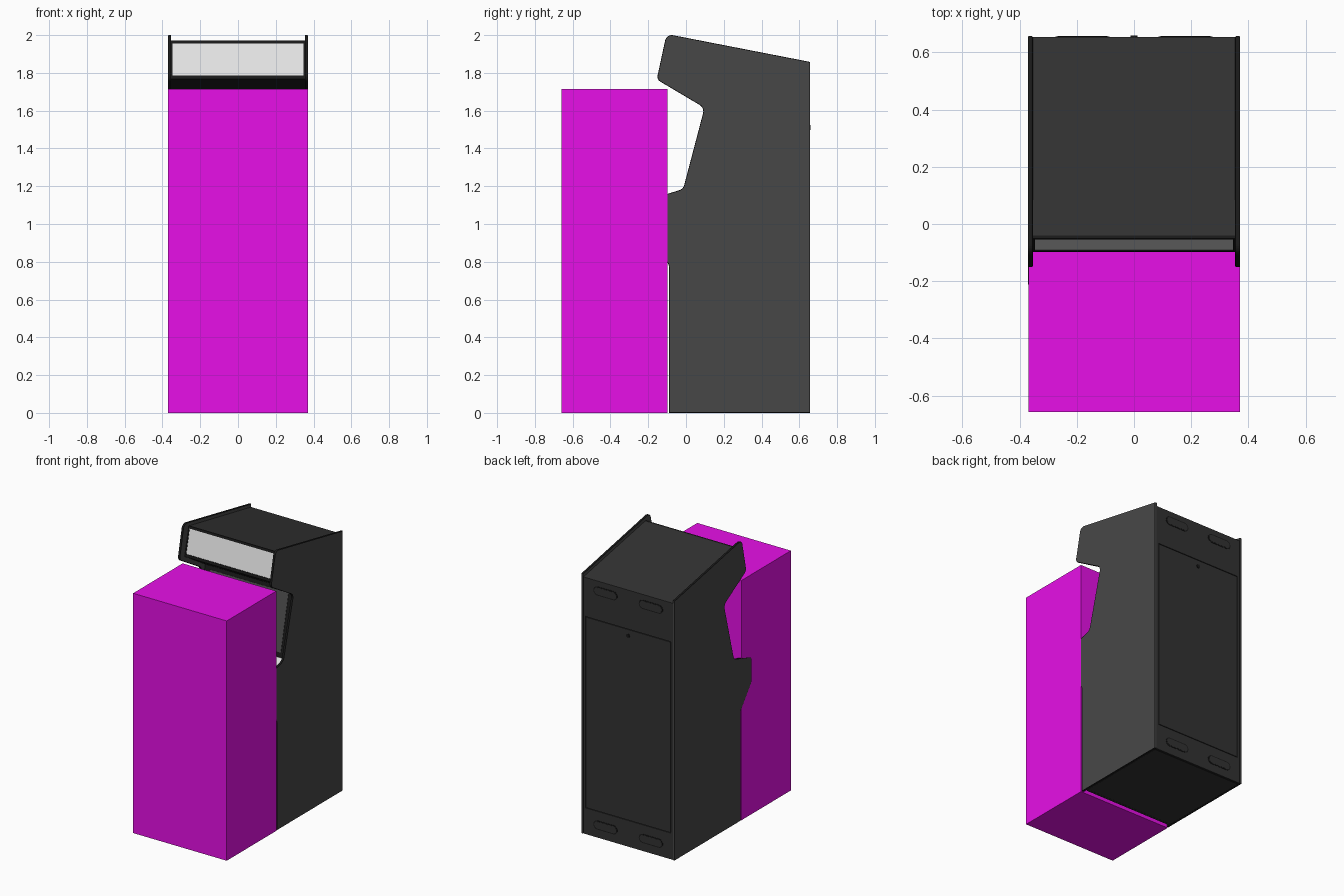
import bpy, bmesh, math
from mathutils import Vector

if "Cube" in bpy.data.objects:
    bpy.data.objects.remove(bpy.data.objects["Cube"])


def mat(name, r, g, b):
    m = bpy.data.materials.new(name)
    m.diffuse_color = (r, g, b, 1)
    m.use_nodes = True
    m.node_tree.nodes["Principled BSDF"].inputs["Base Color"].default_value = m.diffuse_color
    return m


PANEL = mat("charcoal side", 0.064, 0.064, 0.064)
BODY = mat("dark body", 0.032, 0.032, 0.032)
TRIM = mat("black trim", 0.010, 0.010, 0.010)
WHITE = mat("white", 1.0, 1.0, 1.0)
GLASS = mat("dark grey glass", 0.075, 0.075, 0.075)
MAGENTA = mat("magenta", 0.95, 0.006, 0.95)


def rounded(corners, steps=6):
    """Corners are (a, b, radius); returns the outline with filleted corners."""
    out = []
    n = len(corners)
    for i, (a, b, r) in enumerate(corners):
        p = Vector((a, b))
        if r == 0:
            out.append(p)
            continue
        u = (Vector(corners[i - 1][:2]) - p).normalized()
        v = (Vector(corners[(i + 1) % n][:2]) - p).normalized()
        half = u.angle(v) / 2
        d = r / math.tan(half)
        c = p + (u + v).normalized() * (r / math.sin(half))
        s, e = p + u * d - c, p + v * d - c
        for k in range(steps + 1):
            w = s.lerp(e, k / steps).normalized() * r
            out.append(c + w)
    return out


def prism(name, outline, lo, hi, material, axis="X"):
    """Extrude an outline (y,z) along x, or (x,z) along y."""
    bm = bmesh.new()

    def at(p, h):
        return (h, p[0], p[1]) if axis == "X" else (p[0], h, p[1])
    face = bm.faces.new([bm.verts.new(at(p, lo)) for p in outline])
    res = bmesh.ops.extrude_face_region(bm, geom=[face])
    move = Vector((hi - lo, 0, 0)) if axis == "X" else Vector((0, hi - lo, 0))
    bmesh.ops.translate(bm, vec=move,
                        verts=[v for v in res["geom"] if isinstance(v, bmesh.types.BMVert)])
    bmesh.ops.recalc_face_normals(bm, faces=bm.faces)
    me = bpy.data.meshes.new(name)
    bm.to_mesh(me)
    bm.free()
    ob = bpy.data.objects.new(name, me)
    bpy.context.collection.objects.link(ob)
    me.materials.append(material)
    return ob


def box(name, x0, x1, y0, y1, z0, z1, material):
    return prism(name, [(y0, z0), (y1, z0), (y1, z1), (y0, z1)], x0, x1, material)


W = 0.354   # inner half width


def plate(name, p, q, material, t=0.015, half=W):
    """Flat board whose outer surface runs from p to q; thickness goes to the right of p->q."""
    p, q = Vector(p), Vector(q)
    d = (q - p).normalized()
    n = Vector((d.y, -d.x)) * t
    return prism(name, [p, q, q + n, p + n], -half, half, material)


# side panels with black edge moulding
profile = rounded([(0.657, 0, 0), (-0.09, 0, 0), (-0.09, 0.785, 0.04), (-0.212, 0.945, 0.03),
                   (-0.212, 1.125, 0.02), (-0.015, 1.185, 0.04), (0.098, 1.615, 0.04),
                   (-0.155, 1.765, 0.03), (-0.103, 2.006, 0.035), (0.657, 1.858, 0)])
for s, side in ((-1, "left"), (1, "right")):
    ob = prism(side + "_side_panel", profile, *sorted((s * W, s * 0.371)), PANEL)
    ob.data.materials.append(TRIM)
    bm = bmesh.new()
    bm.from_mesh(ob.data)
    rim = [e for e in bm.edges if len({round(v.co.x, 4) for v in e.verts}) == 1]
    bmesh.ops.bevel(bm, geom=rim, offset=0.004, segments=2, affect="EDGES", profile=0.5)
    for f in bm.faces:
        f.material_index = 0 if abs(f.normal.x) > 0.99 or f.normal.y > 0.9 else 1
    bm.to_mesh(ob.data)
    bm.free()

# roof, marquee and its retaining strips
plate("roof", (-0.049, 1.970), (0.654, 1.836), BODY)
plate("marquee", (-0.092, 1.78), (-0.051, 1.96), WHITE, 0.01)
plate("marquee_top_strip", (-0.055, 1.955), (-0.051, 1.971), TRIM, 0.02)
plate("marquee_bottom_strip", (-0.098, 1.768), (-0.095, 1.787), TRIM, 0.02)
for s in (-1, 1):
    ob = plate("marquee_end_strip", (-0.0955, 1.78), (-0.0535, 1.96), TRIM, 0.008, 0.004)
    ob.location.x = s * 0.350

# speaker panel, screen surround and screen
plate("speaker_panel", (0.135, 1.625), (-0.095, 1.768), TRIM)
for x in (-0.2, 0.2):
    for k in range(4):
        c = Vector((0.035, 1.687)) + Vector((-0.23, 0.143)).normalized() * (k - 1.5) * 0.025
        d = Vector((-0.23, 0.143)).normalized() * 0.004
        ob = plate("speaker_slot", c - d + Vector((-0.001, -0.002)),
                   c + d + Vector((-0.001, -0.002)), BODY, 0.004, 0.06)
        ob.location.x = x
plate("screen_surround", (0.035, 1.165), (0.137, 1.63), TRIM)
plate("screen", (0.041, 1.205), (0.128, 1.60), GLASS, 0.006, 0.31)

# control deck and lower front
plate("control_deck", (-0.187, 1.103), (0.04, 1.172), WHITE)
plate("control_front", (-0.187, 0.955), (-0.187, 1.103), BODY)
plate("control_underside", (-0.065, 0.785), (-0.187, 0.955), BODY)
plate("lower_front", (-0.065, 0.0), (-0.065, 0.785), BODY)
box("coin_door", -0.15, 0.15, -0.071, -0.06, 0.25, 0.65, TRIM)
box("base_board", -W, W, -0.064, 0.648, 0.001, 0.018, BODY)

# back: board, raised rails, service door, lock and hand holds
box("back_board", -W, W, 0.632, 0.648, 0.0, 1.835, TRIM)
box("back_top_rail", -W, W, 0.645, 0.654, 1.560, 1.836, BODY)
box("back_bottom_rail", -W, W, 0.645, 0.654, 0.0, 0.187, BODY)
for s in (-1, 1):
    box("back_side_rail", *sorted((s * 0.339, s * W)), 0.645, 0.654, 0.187, 1.560, BODY)
box("service_door", -0.334, 0.334, 0.645, 0.654, 0.193, 1.553, BODY)
lock = [(0.013 * math.cos(a * math.pi / 8), 1.51 + 0.013 * math.sin(a * math.pi / 8))
        for a in range(16)]
prism("door_lock", lock, 0.65, 0.660, TRIM, "Y")
for z in (0.09, 1.765):
    for x in (-0.18, 0.18):
        for name, hw, hh, y, m in (("hand_hold_rim", 0.095, 0.032, 0.656, TRIM),
                                   ("hand_hold_cup", 0.087, 0.025, 0.657, BODY)):
            o = rounded([(x - hw, z - hh, hh * 0.98), (x + hw, z - hh, hh * 0.98),
                         (x + hw, z + hh, hh * 0.98), (x - hw, z + hh, hh * 0.98)])
            prism(name, o, 0.652, y, m, "Y")

# tall magenta block standing in front of the machine
box("front_block", -0.3695, 0.3715, -0.658, -0.098, 0.0, 1.716, MAGENTA)
